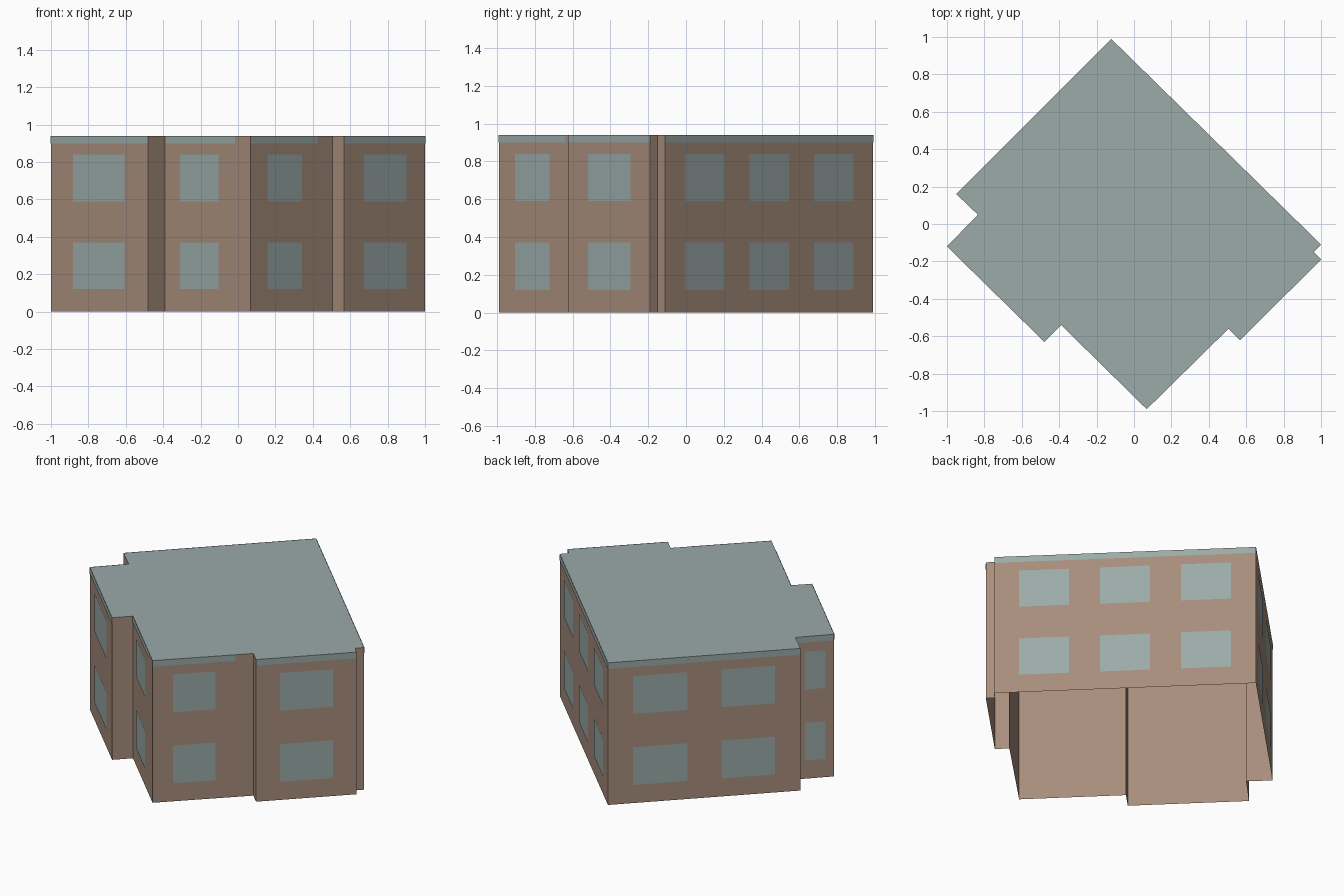
import bpy
import bmesh
from mathutils import Vector

cube = bpy.data.objects.get("Cube")
if cube:
    bpy.data.objects.remove(cube)


def make_material(name, color):
    mat = bpy.data.materials.new(name)
    mat.use_nodes = True
    mat.diffuse_color = color
    mat.node_tree.nodes["Principled BSDF"].inputs["Base Color"].default_value = color
    return mat


brick = make_material("brown_brick", (0.39, 0.27, 0.203, 1))
slate = make_material("grey_green_slate", (0.325, 0.405, 0.395, 1))

HEIGHT = 0.94
TRIM_BOTTOM = 0.90
WINDOW_ROWS = [(0.12, 0.37), (0.59, 0.84)]
PLATE_OFFSET = 0.002

# Each wall: start corner, trim reach along the wall, window spans along the wall
WALLS = [
    ((-1.0, -0.12), 1, [(0.23, 0.76)]),
    ((-0.48, -0.63), 0, []),
    ((-0.39, -0.54), 0.82, [(0.18, 0.625)]),
    ((0.068, -0.99), 0.82, [(0.2, 0.625)]),
    ((0.505, -0.56), 0, []),
    ((0.567, -0.622), 1, [(0.24, 0.765)]),
    ((1.0, -0.19), 0, []),
    ((0.962, -0.15), 0, []),
    ((1.0, -0.11), 1, [(0.095, 0.285), (0.405, 0.595), (0.715, 0.905)]),
    ((-0.122, 0.99), 1, [(0.13, 0.412), (0.589, 0.868)]),
    ((-0.95, 0.16), 0, []),
    ((-0.835, 0.05), 1, [(0.25, 0.77)]),
]
corners = [Vector(wall[0]) for wall in WALLS]


def add_object(name, bm, mat):
    mesh = bpy.data.meshes.new(name)
    bm.to_mesh(mesh)
    bm.free()
    mesh.materials.append(mat)
    obj = bpy.data.objects.new(name, mesh)
    bpy.context.collection.objects.link(obj)


def add_panel(bm, index, span, levels, offset=0.0):
    """Add an upright rectangle on one wall, pushed outward by the offset."""
    start, end = corners[index], corners[(index + 1) % len(corners)]
    along = (end - start).normalized()
    outward = Vector((along.y, -along.x)) * offset
    a, b = [start.lerp(end, u) + outward for u in span]
    low, high = levels
    bm.faces.new([bm.verts.new((p.x, p.y, z))
                  for p, z in ((a, low), (b, low), (b, high), (a, high))])


walls, windows, trim = bmesh.new(), bmesh.new(), bmesh.new()
for i, (_, trim_reach, spans) in enumerate(WALLS):
    add_panel(walls, i, (0, 1), (0, HEIGHT))
    if trim_reach:
        add_panel(trim, i, (0, trim_reach), (TRIM_BOTTOM, HEIGHT), PLATE_OFFSET)
    for span in spans:
        for levels in WINDOW_ROWS:
            add_panel(windows, i, span, levels, PLATE_OFFSET)

# Brick shell, open underneath, with window and trim plates
bmesh.ops.remove_doubles(walls, verts=walls.verts[:], dist=0.0001)
add_object("walls", walls, brick)
add_object("windows", windows, slate)
add_object("roof_trim", trim, slate)

# Flat roof following the stepped footprint
roof = bmesh.new()
roof.faces.new([roof.verts.new((p.x, p.y, HEIGHT)) for p in corners])
add_object("flat_roof", roof, slate)
